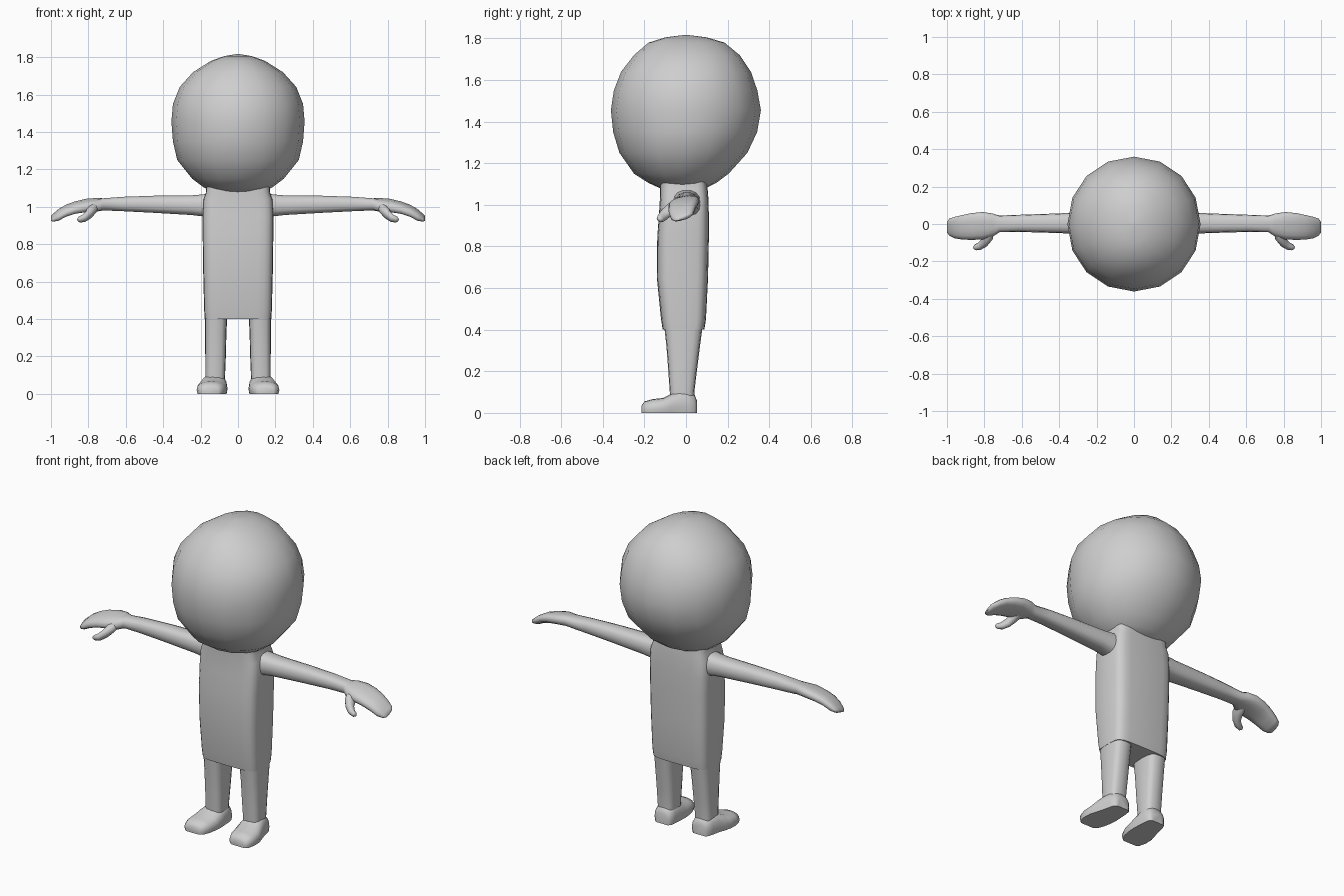
import bpy, bmesh, math
from mathutils import Vector

grey = bpy.data.materials.new("plain_grey")
grey.diffuse_color = (0.62, 0.62, 0.62, 1)


def ring(center, u, v, power=2.0, segs=16, floor=None):
    """Superellipse around center, spanned by the half-axis vectors u and v."""
    pts = []
    for i in range(segs):
        a = 2 * math.pi * i / segs
        c, s = math.cos(a), math.sin(a)
        c = math.copysign(abs(c) ** (2 / power), c)
        s = math.copysign(abs(s) ** (2 / power), s)
        p = Vector(center) + Vector(u) * c + Vector(v) * s
        if floor is not None:
            p.z = max(p.z, floor)
        pts.append(p)
    return pts


def loft(name, rings, mirror=False, angle=50):
    """Skin a stack of rings, cap both ends and shade smooth."""
    bm = bmesh.new()
    loops = [[bm.verts.new(p) for p in r] for r in rings]
    n = len(loops[0])
    for a, b in zip(loops, loops[1:]):
        for i in range(n):
            j = (i + 1) % n
            bm.faces.new((a[i], a[j], b[j], b[i]))
    bm.faces.new(loops[0][::-1])
    bm.faces.new(loops[-1])
    bmesh.ops.remove_doubles(bm, verts=bm.verts, dist=0.0005)
    bmesh.ops.recalc_face_normals(bm, faces=bm.faces)
    mesh = bpy.data.meshes.new(name)
    bm.to_mesh(mesh)
    bm.free()
    mesh.materials.append(grey)
    ob = bpy.data.objects.new(name, mesh)
    bpy.context.collection.objects.link(ob)
    bpy.ops.object.select_all(action='DESELECT')
    bpy.context.view_layer.objects.active = ob
    ob.select_set(True)
    bpy.ops.object.shade_smooth_by_angle(angle=math.radians(angle))
    if mirror:
        ob.modifiers.new("mirror", 'MIRROR')
    return ob


def flat_ring(z, hx, y0, y1, power, x=0.0, segs=16):
    """Horizontal ring from y0 (front) to y1 (back)."""
    return ring((x, (y0 + y1) / 2, z), (hx, 0, 0), (0, (y1 - y0) / 2, 0), power, segs)


# Head: big ball that narrows to the neck (z, half x, front y, back y)
head = [(1.08, 0.135, -0.125, 0.095), (1.105, 0.185, -0.18, 0.145), (1.15, 0.245, -0.25, 0.205),
        (1.25, 0.325, -0.32, 0.295), (1.35, 0.348, -0.35, 0.342), (1.455, 0.356, -0.361, 0.36),
        (1.55, 0.348, -0.347, 0.343), (1.64, 0.312, -0.312, 0.312), (1.72, 0.24, -0.25, 0.258),
        (1.78, 0.145, -0.18, 0.185), (1.805, 0.075, -0.1, 0.1), (1.816, 0.012, -0.015, 0.015)]
loft("head", [flat_ring(z, hx, a, b, 2.05) for z, hx, a, b in head], angle=60)

# Torso: soft-cornered slab, with a short neck on top
torso = [(0.4, 0.178, -0.112, 0.088), (0.45, 0.181, -0.12, 0.096), (0.65, 0.186, -0.14, 0.106),
         (0.85, 0.189, -0.138, 0.11), (0.95, 0.19, -0.13, 0.11), (1.04, 0.185, -0.125, 0.107),
         (1.075, 0.172, -0.125, 0.104), (1.12, 0.17, -0.125, 0.1)]
loft("torso", [flat_ring(z, hx, a, b, 5, segs=24) for z, hx, a, b in torso])

# Legs (z, centre x, half x, front y, back y)
leg = [(0.03, 0.122, 0.05, -0.075, 0.04), (0.1, 0.122, 0.053, -0.078, 0.04),
       (0.2, 0.12, 0.055, -0.085, 0.052), (0.32, 0.119, 0.057, -0.094, 0.067),
       (0.43, 0.117, 0.06, -0.106, 0.082)]
loft("legs", [flat_ring(z, hx, a, b, 3.2, x) for z, x, hx, a, b in leg], mirror=True)

# Feet: flat soles, toes turned slightly outward (y, centre x, half width, height)
foot = [(-0.213, 0.148, 0.045, 0.035), (-0.2, 0.147, 0.063, 0.055), (-0.16, 0.144, 0.077, 0.066),
        (-0.11, 0.139, 0.081, 0.072), (-0.075, 0.133, 0.077, 0.09), (-0.03, 0.127, 0.068, 0.108),
        (0.01, 0.124, 0.062, 0.108), (0.04, 0.122, 0.055, 0.09), (0.052, 0.122, 0.04, 0.06)]
loft("feet", [ring((x, y, h * 0.3), (w, 0, 0), (0, 0, h * 0.7), 2.5, 16, floor=0.0)
              for y, x, w, h in foot], mirror=True)

# Arms and mitten hands in one skin (x, front y, back y, bottom z, top z)
arm = [(0.14, -0.065, 0.07, 0.93, 1.075), (0.19, -0.06, 0.068, 0.948, 1.067),
       (0.25, -0.054, 0.063, 0.955, 1.062), (0.45, -0.047, 0.055, 0.967, 1.06),
       (0.62, -0.042, 0.049, 0.976, 1.054), (0.72, -0.044, 0.045, 0.98, 1.046),
       (0.755, -0.068, 0.056, 0.978, 1.044), (0.81, -0.083, 0.064, 0.975, 1.04),
       (0.87, -0.085, 0.058, 0.966, 1.026), (0.92, -0.083, 0.047, 0.95, 1.008),
       (0.96, -0.076, 0.038, 0.929, 0.984), (0.988, -0.062, 0.028, 0.926, 0.958),
       (1.0, -0.045, 0.01, 0.932, 0.945)]
loft("arms", [ring((x, (a + b) / 2, (c + d) / 2), (0, (b - a) / 2, 0.012 if x > 0.73 else 0),
                   (0, 0, (d - c) / 2), 2.6, 14) for x, a, b, c, d in arm], mirror=True, angle=60)

# Thumbs: bent fingers from the front of each palm (x, y, z, radius)
thumb = [(0.775, -0.03, 1.0, 0.03), (0.783, -0.07, 0.98, 0.031), (0.8, -0.1, 0.957, 0.026),
         (0.825, -0.118, 0.938, 0.022), (0.848, -0.125, 0.932, 0.017), (0.858, -0.127, 0.93, 0.007)]
rings = []
for i, (x, y, z, r) in enumerate(thumb):
    p, q = Vector(thumb[max(i - 1, 0)][:3]), Vector(thumb[min(i + 1, len(thumb) - 1)][:3])
    d = (q - p).normalized()
    u = d.cross(Vector((0, 1, 1))).normalized()
    rings.append(ring((x, y, z), u * r, d.cross(u) * r * 0.85, 2.2, 10))
loft("thumbs", rings, mirror=True, angle=60)
